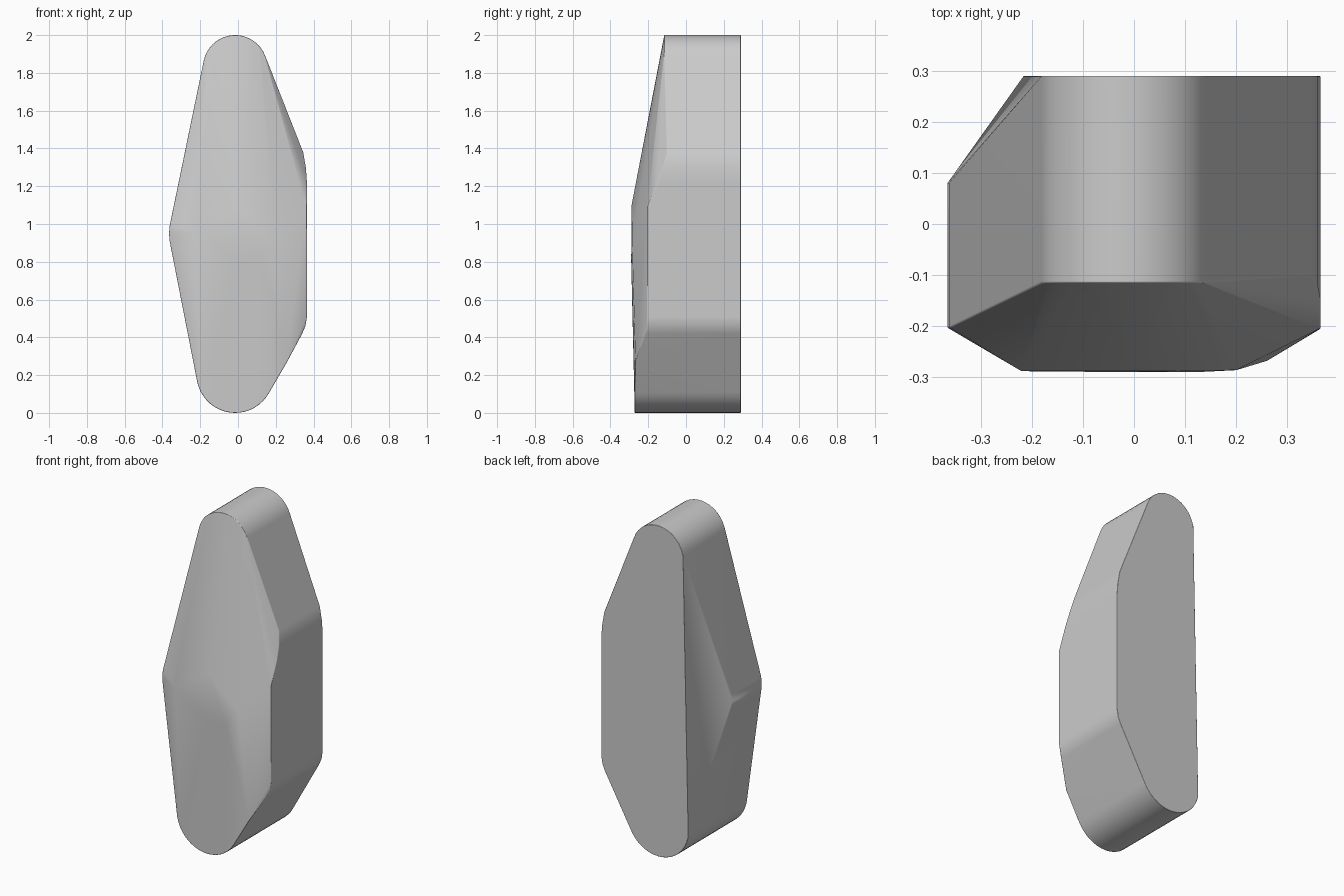
import bpy, bmesh
from math import cos, sin, radians

cube = bpy.data.objects.get("Cube")
if cube:
    bpy.data.objects.remove(cube, do_unlink=True)

BACK = 0.29


def arc(cx, cz, r, start, end, n=18):
    """Points (x, z) along a rounded end of the outline."""
    angles = [radians(start + (end - start) * i / n) for i in range(n + 1)]
    return [(cx + r * cos(a), cz + r * sin(a)) for a in angles]


points = []


def span(outline, front, back=BACK):
    """Add each outline point at a front and a back depth."""
    for x, z in outline:
        points.extend([(x, front, z), (x, back, z)])


# Rounded ends
span(arc(-0.015, 1.83, 0.17, 21, 168), -0.115)
span(arc(-0.015, 0.205, 0.205, 191, 332), -0.272)

# Left corner, cut away at the back
span([(-0.362, 0.99), (-0.365, 0.95), (-0.362, 0.91)], -0.203, 0.08)

# Right side: softened upper and lower corners
span([(0.345, 1.38)], -0.10)
span([(0.359, 1.30)], -0.12)
span([(0.365, 1.22)], -0.15)
span([(0.365, 1.09), (0.365, 0.51), (0.357, 0.46)], -0.205)
span([(0.34, 0.42)], -0.215)

# Ridge and lower facet corners on the front
points += [(-0.22, -0.288, 0.96), (0.0, -0.29, 0.80), (0.12, -0.29, 0.82),
           (0.0, -0.288, 1.10), (0.20, -0.286, 0.93), (0.26, -0.268, 0.27)]

# Faceted stone body as the hull of these corners
bm = bmesh.new()
for p in points:
    bm.verts.new(p)
hull = bmesh.ops.convex_hull(bm, input=bm.verts)
inside = {g for g in hull["geom_interior"] + hull["geom_unused"]
          if isinstance(g, bmesh.types.BMVert)}
bmesh.ops.delete(bm, geom=list(inside), context="VERTS")
bmesh.ops.dissolve_limit(bm, angle_limit=radians(1), verts=bm.verts, edges=bm.edges)
bmesh.ops.recalc_face_normals(bm, faces=bm.faces)
mesh = bpy.data.meshes.new("stone_body")
bm.to_mesh(mesh)
bm.free()
body = bpy.data.objects.new("stone_body", mesh)
bpy.context.collection.objects.link(body)

# Plain grey
grey = bpy.data.materials.new("plain_grey")
grey.use_nodes = True
colour = (0.6, 0.6, 0.6, 1)
grey.diffuse_color = colour
grey.node_tree.nodes["Principled BSDF"].inputs["Base Color"].default_value = colour
mesh.materials.append(grey)

# Softened rims
bevel = body.modifiers.new("soft_edges", "BEVEL")
bevel.width = 0.018
bevel.segments = 3
bevel.limit_method = "ANGLE"
bevel.angle_limit = radians(32)

bpy.context.view_layer.objects.active = body
body.select_set(True)
bpy.ops.object.shade_smooth()
normals = body.modifiers.new("even_shading", "WEIGHTED_NORMAL")
normals.weight = 80
